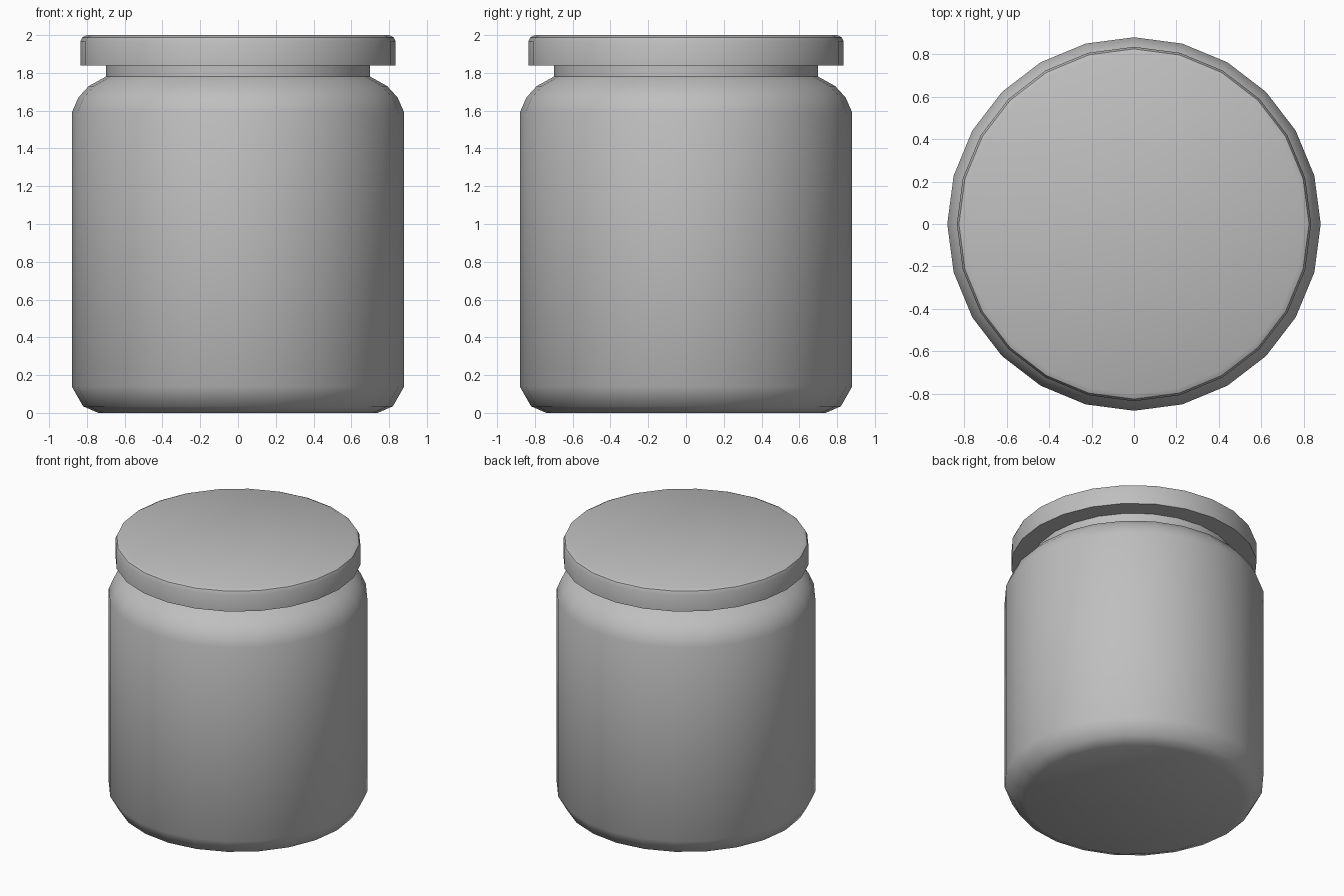
import bpy, bmesh, math
from mathutils import Vector

cube = bpy.data.objects.get("Cube")
if cube:
    bpy.data.objects.remove(cube, do_unlink=True)

SIDES = 24

grey = bpy.data.materials.new("plain_grey")
grey.use_nodes = True
colour = (0.52, 0.52, 0.52, 1)
grey.diffuse_color = colour
grey.node_tree.nodes["Principled BSDF"].inputs["Base Color"].default_value = colour


def lathe(name, profile):
    """Spin a (radius, height) profile, closed by flat caps at both ends."""
    bm = bmesh.new()
    rings = []
    for r, z in profile:
        angles = [math.tau * i / SIDES for i in range(SIDES)]
        rings.append([bm.verts.new(Vector((r * math.cos(a), r * math.sin(a), z))) for a in angles])
    for low, high in zip(rings, rings[1:]):
        for i in range(SIDES):
            j = (i + 1) % SIDES
            bm.faces.new((low[i], low[j], high[j], high[i]))
    bm.faces.new(rings[0][::-1])
    bm.faces.new(rings[-1])
    mesh = bpy.data.meshes.new(name)
    bm.to_mesh(mesh)
    bm.free()
    mesh.materials.append(grey)
    obj = bpy.data.objects.new(name, mesh)
    bpy.context.collection.objects.link(obj)
    bpy.ops.object.select_all(action="DESELECT")
    obj.select_set(True)
    bpy.context.view_layer.objects.active = obj
    bpy.ops.object.shade_smooth_by_angle(angle=math.radians(40))
    return obj


# Jar body with rounded base, sloped shoulder and narrow neck
lathe("jar_body", [(0.74, 0), (0.82, 0.035), (0.88, 0.14), (0.88, 1.59),
                   (0.845, 1.67), (0.79, 1.73), (0.70, 1.78), (0.70, 1.85)])

# Overhanging lid with a softened top rim
lathe("lid", [(0.835, 1.84), (0.835, 1.965), (0.825, 1.988), (0.80, 2.0)])
